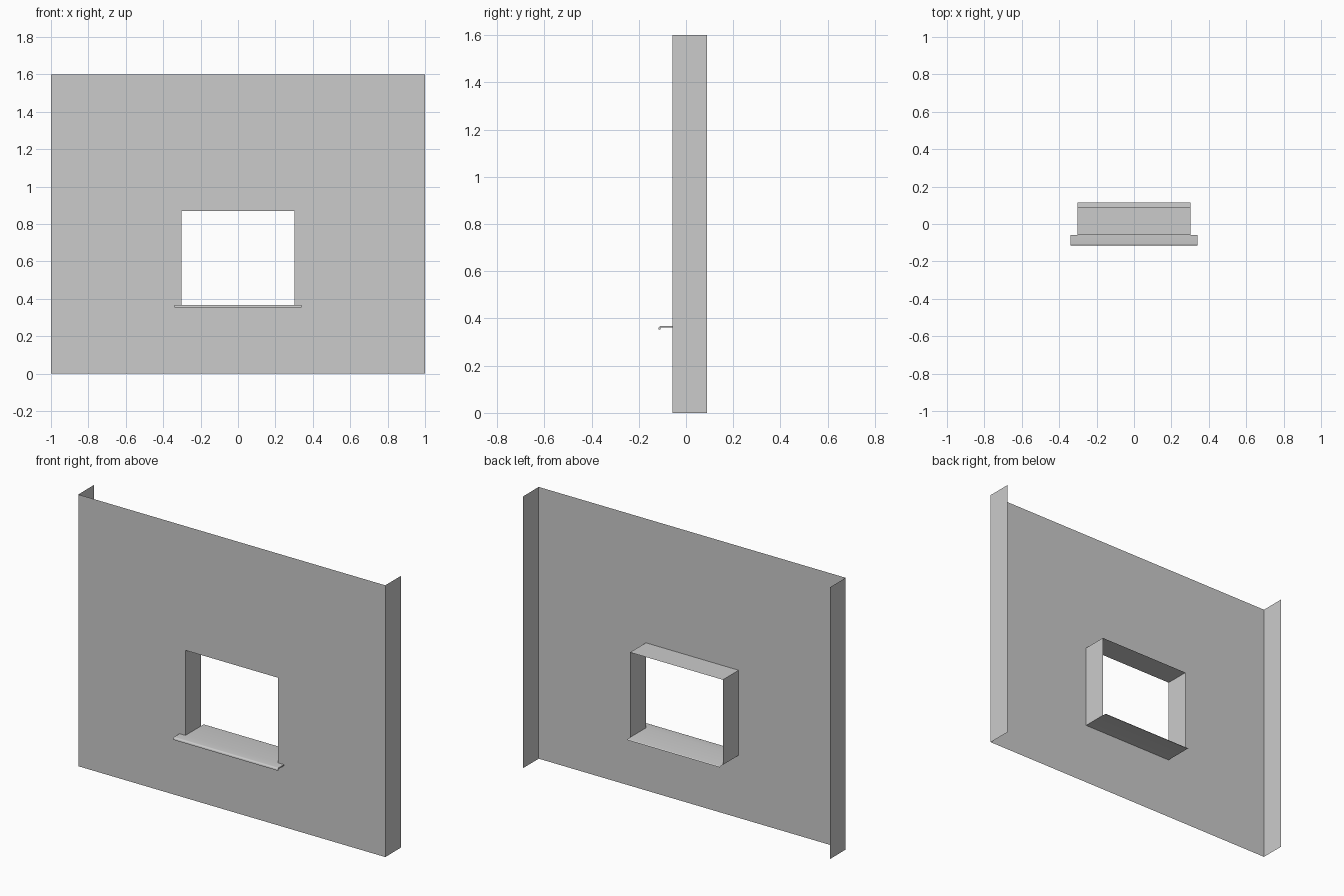
import bpy, bmesh
from math import sin, cos, pi

if "Cube" in bpy.data.objects:
    bpy.data.objects.remove(bpy.data.objects["Cube"])

FRONT, BACK, EDGE = -0.058, 0.089, 0.116   # wall face, return depth, sill limits
W, H = 1.0, 1.6                            # wall half width and height
HW, Z0, Z1 = 0.302, 0.368, 0.869           # opening
HORN = 0.34                                # sill nose half width


def make(name, quads, smooth=False):
    bm = bmesh.new()
    for q in quads:
        bm.faces.new([bm.verts.new(p) for p in q])
    bmesh.ops.remove_doubles(bm, verts=bm.verts, dist=1e-5)
    me = bpy.data.meshes.new(name)
    bm.to_mesh(me)
    bm.free()
    ob = bpy.data.objects.new(name, me)
    bpy.context.collection.objects.link(ob)
    if smooth:
        bpy.context.view_layer.objects.active = ob
        ob.select_set(True)
        bpy.ops.object.shade_smooth_by_angle()
        ob.select_set(False)
    return ob


def sheet(x, a, b):
    """Strip spanning -x..x between two (y, z) profile points."""
    return [(-x, *a), (x, *a), (x, *b), (-x, *b)]


def side(x, z0, z1, y0=FRONT, y1=BACK):
    """Panel perpendicular to the wall."""
    q = [(x, y0, z0), (x, y1, z0), (x, y1, z1), (x, y0, z1)]
    return q


# Wall face around the opening, with side returns
xs, zs = [-W, -HW, HW, W], [0, Z0, Z1, H]
wall = []
for i in range(3):
    for j in range(3):
        if (i, j) != (1, 1):
            wall.append([(xs[i], FRONT, zs[j]), (xs[i + 1], FRONT, zs[j]),
                         (xs[i + 1], FRONT, zs[j + 1]), (xs[i], FRONT, zs[j + 1])])
for j in range(3):
    wall += [side(W, zs[j], zs[j + 1]), side(-W, zs[j], zs[j + 1])[::-1]]
make("wall", wall)

# Jambs and head lining the opening
make("window_reveal", [side(-HW, Z0, Z1), side(HW, Z0, Z1)[::-1],
                       sheet(HW, (FRONT, Z1), (BACK, Z1))[::-1]])


def arc(cy, cz, r, a0, a1, n=5):
    return [(cy + r * cos(a0 + (a1 - a0) * i / n), cz + r * sin(a0 + (a1 - a0) * i / n))
            for i in range(n + 1)]


# Sill board: thin sheet through the opening with a rounded back edge
board = [(FRONT, Z0)] + arc(EDGE - 0.005, Z0 - 0.005, 0.005, pi / 2, 0)
make("sill_board", [sheet(HW, a, b) for a, b in zip(board, board[1:])], True)

# Sill nose: projecting board with a rounded, downturned lip
T, R = 0.007, 0.010
cy, cz = -EDGE + R, Z0 - R
outer = [(FRONT, Z0)] + arc(cy, cz, R, pi / 2, pi) + [(-EDGE, 0.354)]
inner = [(FRONT, Z0 - T)] + arc(cy, cz, R - T, pi / 2, pi) + [(-EDGE + T, 0.354)]
nose = []
for (a, b), (c, d) in zip(zip(outer, outer[1:]), zip(inner, inner[1:])):
    nose += [sheet(HORN, b, a), sheet(HORN, c, d)]
    cap = [(HORN, *p) for p in (a, b, d, c)]
    nose += [cap, [(-x, y, z) for x, y, z in reversed(cap)]]
nose.append(sheet(HORN, inner[-1], outer[-1]))
make("sill_nose", nose, True)
